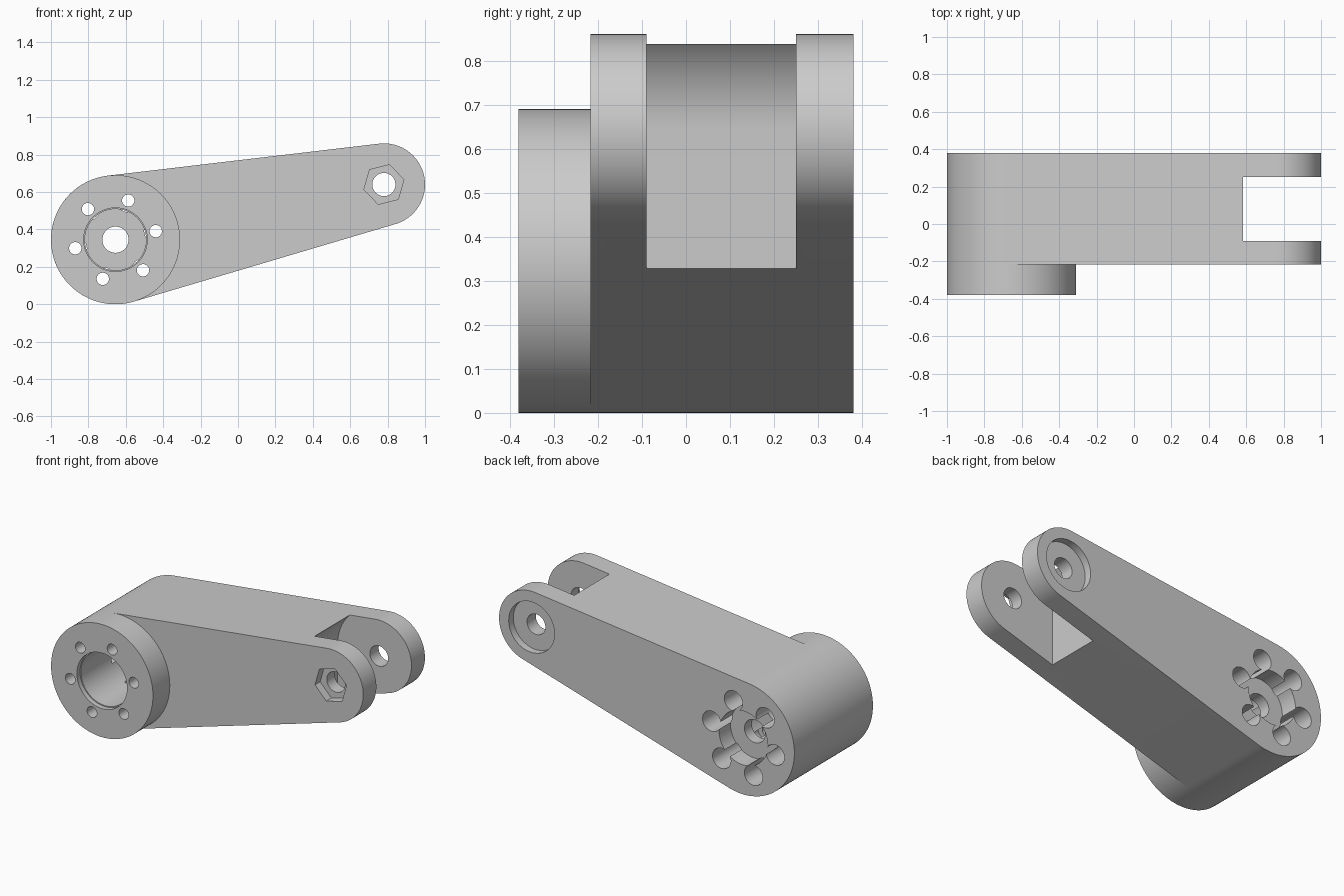
import bpy, bmesh
from math import atan2, acos, cos, sin, hypot, pi, radians

cube = bpy.data.objects.get("Cube")
if cube:
    bpy.data.objects.remove(cube)

grey = bpy.data.materials.new("light grey")
grey.use_nodes = True
grey.diffuse_color = (0.6, 0.6, 0.6, 1)
grey.node_tree.nodes["Principled BSDF"].inputs["Base Color"].default_value = (0.6, 0.6, 0.6, 1)

HUB, HUB_R = (-0.655, 0.345), 0.345
PIVOT, PIVOT_R = (0.78, 0.64), 0.22
FRONT, FACE, BACK = -0.38, -0.217, 0.38


def arc(centre, r, start, end, steps):
    return [(centre[0] + r * cos(start + (end - start) * i / steps),
             centre[1] + r * sin(start + (end - start) * i / steps)) for i in range(steps + 1)]


def prism(name, outline, y0, y1):
    """Extrude an outline in the xz plane from y0 to y1."""
    bm = bmesh.new()
    face = bm.faces.new([bm.verts.new((x, y0, z)) for x, z in outline])
    ext = bmesh.ops.extrude_face_region(bm, geom=[face])
    moved = [v for v in ext["geom"] if isinstance(v, bmesh.types.BMVert)]
    bmesh.ops.translate(bm, verts=moved, vec=(0, y1 - y0, 0))
    bmesh.ops.recalc_face_normals(bm, faces=bm.faces)
    mesh = bpy.data.meshes.new(name)
    bm.to_mesh(mesh)
    bm.free()
    mesh.materials.append(grey)
    obj = bpy.data.objects.new(name, mesh)
    bpy.context.collection.objects.link(obj)
    return obj


def round_cutter(name, centre, r, y0, y1, sides=48, turn=0.0):
    return prism(name, arc(centre, r, turn, turn + 2 * pi, sides)[:-1], y0, y1)


# Tapered arm: two circles joined by their outer tangents
dx, dz = PIVOT[0] - HUB[0], PIVOT[1] - HUB[1]
tilt = atan2(dz, dx)
spread = acos((HUB_R - PIVOT_R) / hypot(dx, dz))
outline = arc(HUB, HUB_R, tilt + spread, tilt + 2 * pi - spread, 64)
outline += arc(PIVOT, PIVOT_R, tilt - spread, tilt + spread, 48)
arm = prism("arm", outline, FACE, BACK)

# Round boss in front of the wide end
boss = prism("hub_boss", arc(HUB, HUB_R, 0, 2 * pi, 96)[:-1], FRONT, FACE)

# Fork slot: rounded above, straight below
slot = arc(PIVOT, 0.28, pi, pi / 2, 24) + [(1.2, 0.92), (1.2, 0.2), (0.5, 0.2)]
cutters = [prism("slot_cutter", slot, -0.09, 0.25)]

# Pivot hole with hexagonal nut pocket and round head recess
cutters += [
    round_cutter("pivot_hole_cutter", PIVOT, 0.062, -0.5, 0.5),
    round_cutter("nut_pocket_cutter", PIVOT, 0.11, -0.5, FACE + 0.05, 6, radians(14)),
    round_cutter("head_recess_cutter", PIVOT, 0.155, BACK - 0.045, 0.5),
]

# Hub bores with shallow lips, and the shaft hole through the web
cutters += [
    round_cutter("shaft_hole_cutter", HUB, 0.07, -0.5, 0.5),
    round_cutter("front_bore_cutter", HUB, 0.164, -0.5, 0.2),
    round_cutter("front_lip_cutter", HUB, 0.17, -0.5, FRONT + 0.03),
    round_cutter("back_bore_cutter", HUB, 0.165, BACK - 0.11, 0.5),
]

# Ring of six screw holes, counterbored from the back
for i in range(6):
    turn = radians(12 + 60 * i)
    centre = (HUB[0] + 0.22 * cos(turn), HUB[1] + 0.22 * sin(turn))
    cutters.append(round_cutter("screw_hole_cutter", centre, 0.033, -0.5, 0.5, 32))
    cutters.append(round_cutter("screw_head_cutter", centre, 0.062, -0.06, 0.5, 32))

# Cut both parts, then remove the cutters
for part in (arm, boss):
    for cutter in cutters:
        mod = part.modifiers.new(cutter.name, "BOOLEAN")
        mod.operation = "DIFFERENCE"
        mod.solver = "EXACT"
        mod.object = cutter
    bpy.context.view_layer.update()
    depsgraph = bpy.context.evaluated_depsgraph_get()
    mesh = bpy.data.meshes.new_from_object(part.evaluated_get(depsgraph))
    part.modifiers.clear()
    part.data = mesh
    mesh.name = part.name
for cutter in cutters:
    bpy.data.objects.remove(cutter)

# Smooth curved walls, sharp rims
bpy.ops.object.select_all(action="DESELECT")
for part in (arm, boss):
    part.select_set(True)
bpy.context.view_layer.objects.active = arm
bpy.ops.object.shade_smooth_by_angle(angle=radians(30))
